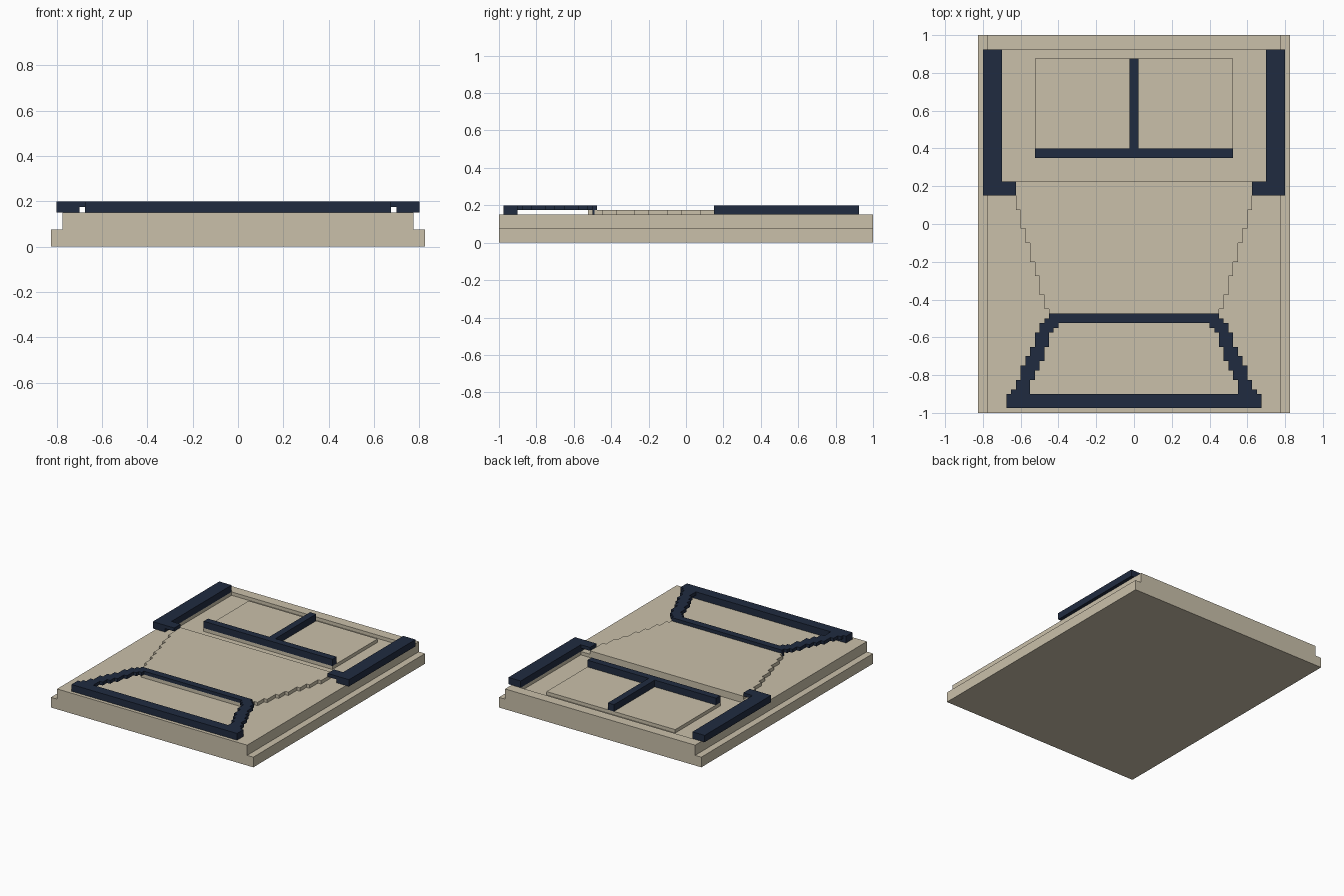
import bpy
import bmesh

if "Cube" in bpy.data.objects:
    bpy.data.objects.remove(bpy.data.objects["Cube"], do_unlink=True)


def make_material(name, rgb):
    mat = bpy.data.materials.new(name)
    mat.use_nodes = True
    mat.diffuse_color = (*rgb, 1)
    mat.node_tree.nodes["Principled BSDF"].inputs["Base Color"].default_value = (*rgb, 1)
    return mat


TAN = make_material("warm tan", (0.59, 0.527, 0.402))
NAVY = make_material("dark navy", (0.0144, 0.0242, 0.0513))


def prism(name, outline, low, high, mat, axis="z"):
    """Extrude a flat outline along z, or an x-z outline along y."""
    bm = bmesh.new()
    place = (lambda a, b, c: (a, b, c)) if axis == "z" else (lambda a, b, c: (a, c, b))
    face = bm.faces.new([bm.verts.new(place(a, b, low)) for a, b in outline])
    new = bmesh.ops.extrude_face_region(bm, geom=[face])["geom"]
    verts = [v for v in new if isinstance(v, bmesh.types.BMVert)]
    bmesh.ops.translate(bm, verts=verts, vec=place(0, 0, high - low))
    bmesh.ops.recalc_face_normals(bm, faces=bm.faces)
    mesh = bpy.data.meshes.new(name)
    bm.to_mesh(mesh)
    bm.free()
    mesh.materials.append(mat)
    obj = bpy.data.objects.new(name, mesh)
    bpy.context.collection.objects.link(obj)
    return obj


def box(name, x0, x1, y0, y1, z0, z1, mat):
    return prism(name, [(x0, y0), (x1, y0), (x1, y1), (x0, y1)], z0, z1, mat)


def mirror(points):
    return [(-x, y) for x, y in reversed(points)]


def stairs(x, y, ends, step):
    """Stepped edge running toward the front, one step in x at each end."""
    points = []
    for end in ends:
        points += [(x, y), (x, end)]
        x, y = x + step, end
    return points


STUD = 0.025
FLOOR, DECK, PANEL, TOP = 0.125, 0.15, 0.175, 0.2

# Stepped base block with a shallow recess at the back
side = [(0.825, 0), (0.825, 0.075), (0.775, 0.075), (0.775, DECK)]
base = prism("base_block", side + mirror(side), -1, 1, TAN, axis="y")
cutter = box("recess_cutter", -0.7, 0.7, 0.225, 0.925, FLOOR, 0.3, TAN)
cutter.hide_render = True
cut = base.modifiers.new("recess", "BOOLEAN")
cut.operation = "DIFFERENCE"
cut.solver = "EXACT"
cut.object = cutter
bpy.context.view_layer.objects.active = base
bpy.ops.object.modifier_apply(modifier=cut.name)
bpy.data.objects.remove(cutter, do_unlink=True)

# Tapering middle panel with stair-step sides
edge = stairs(0.625, 0.225, [0.075, -0.025, -0.1, -0.2, -0.275, -0.375, -0.45, -0.475, -0.525], -STUD)
edge = edge[:14] + [(0.45, -0.45), (0.45, -0.49), (0.425, -0.49), (0.425, -0.525)]
prism("middle_panel", edge + mirror(edge), DECK, PANEL, TAN)

# Rear panel in the recess, with a T-shaped divider on top
box("rear_panel", -0.525, 0.525, 0.35, 0.875, FLOOR, DECK, TAN)
tee = [(0.525, 0.35), (0.525, 0.4), (STUD, 0.4), (STUD, 0.875)]
prism("rear_divider", tee + mirror(tee), DECK, TOP, NAVY)

# Rear side rails, each with a thin foot pointing inward
for name, s in (("left", 1), ("right", -1)):
    box(name + "_rail", s * 0.7, s * 0.8, 0.15, 0.925, DECK, TOP, NAVY)
    box(name + "_rail_foot", s * 0.625, s * 0.7, 0.15, 0.225, PANEL, TOP, NAVY)

# Front frame: raised stair-step sides, a solid front bar and a rear support
outer = stairs(0.45, -0.475, [-0.5, -0.525, -0.575, -0.65, -0.7, -0.75, -0.825, -0.875, -0.9], STUD)
inner = stairs(0.4, -0.525, [-0.55, -0.575, -0.65, -0.725, -0.775, -0.825, -0.9], STUD)
half = outer + inner[::-1]
prism("front_frame", half + mirror(half), PANEL, TOP, NAVY)
box("front_bar", -0.675, 0.675, -0.975, -0.9, DECK, TOP, NAVY)
box("frame_support", -0.45, 0.45, -0.5, -0.475, DECK, PANEL, NAVY)
